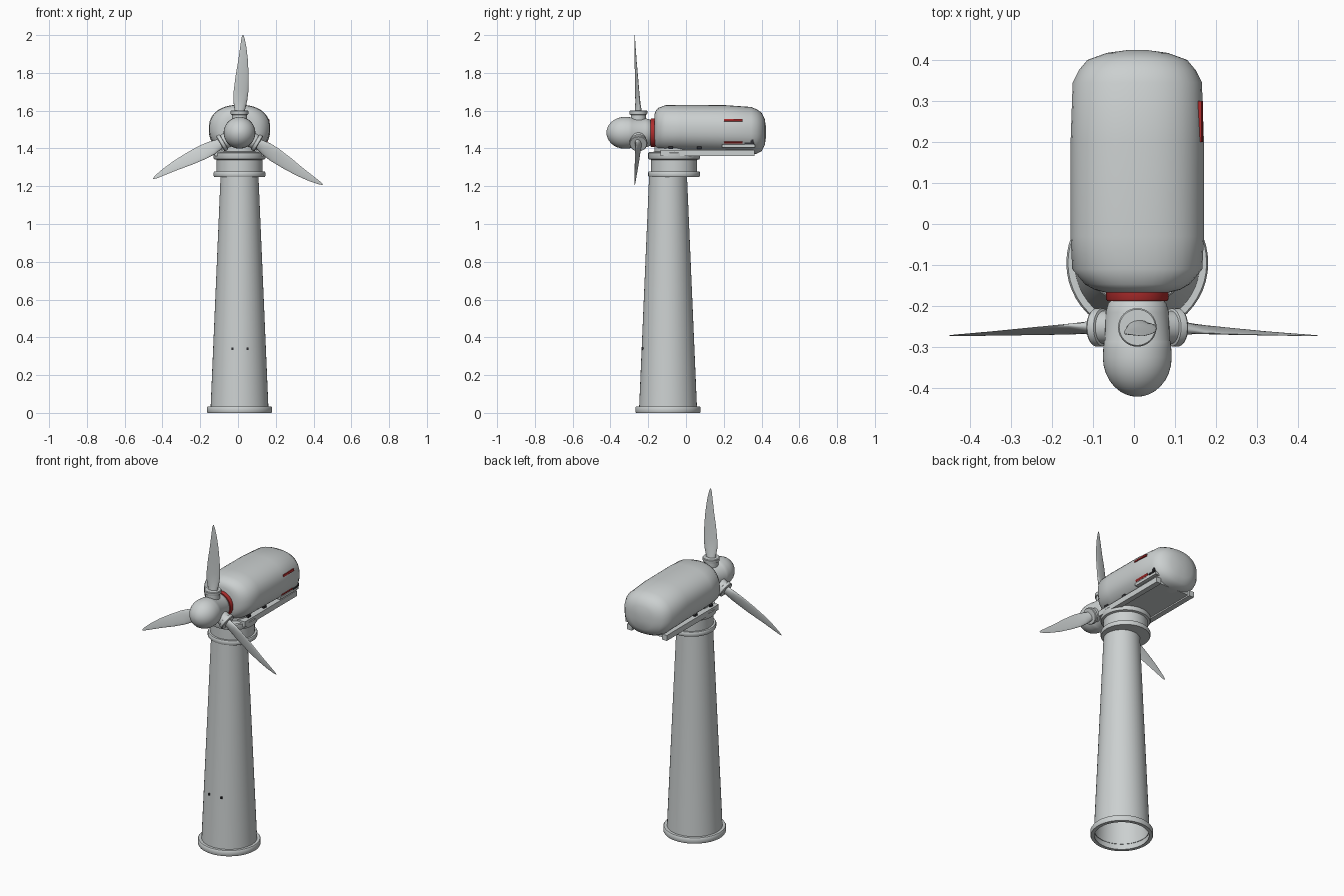
import bpy, bmesh, math
from mathutils import Matrix, Vector

if "Cube" in bpy.data.objects:
    bpy.data.objects.remove(bpy.data.objects["Cube"])

def mat(name, c):
    m = bpy.data.materials.new(name)
    m.diffuse_color = (*c, 1)
    m.use_nodes = True
    m.node_tree.nodes["Principled BSDF"].inputs["Base Color"].default_value = m.diffuse_color
    return m

GREY = mat("pale_grey", (0.60, 0.63, 0.63))
RED = mat("red", (0.42, 0.025, 0.025))
DARK = mat("dark", (0.03, 0.03, 0.035))
CX = 0.008                       # centre line of the model
HUB = Vector((CX, -0.252, 1.483))

def finish(name, bm, m, angle=35):
    bmesh.ops.recalc_face_normals(bm, faces=bm.faces)
    me = bpy.data.meshes.new(name)
    bm.to_mesh(me)
    bm.free()
    ob = bpy.data.objects.new(name, me)
    bpy.context.collection.objects.link(ob)
    me.materials.append(m)
    bpy.ops.object.select_all(action='DESELECT')
    ob.select_set(True)
    bpy.context.view_layer.objects.active = ob
    bpy.ops.object.shade_smooth_by_angle(angle=math.radians(angle))
    return ob

def skin(bm, rings, caps=True):
    """Join rings of points with quads."""
    vs = [[bm.verts.new(p) for p in r] for r in rings]
    n = len(vs[0])
    for a, b in zip(vs, vs[1:]):
        for i in range(n):
            bm.faces.new((a[i], a[(i + 1) % n], b[(i + 1) % n], b[i]))
    if caps:
        bm.faces.new(vs[0])
        bm.faces.new(vs[-1])

def lathe(name, prof, m, mx, caps=True, n=48):
    """Turn (radius, height) pairs around local z, placed by matrix mx."""
    bm = bmesh.new()
    skin(bm, [[mx @ Vector((r * math.cos(t), r * math.sin(t), z))
               for t in (2 * math.pi * i / n for i in range(n))] for r, z in prof], caps)
    return finish(name, bm, m)

def box(name, x, y, z, m, rot=0):
    bm = bmesh.new()
    bmesh.ops.create_cube(bm, size=1)
    mid = [(a + b) / 2 for a, b in (x, y, z)]
    dim = [b - a for a, b in (x, y, z)]
    bm.transform(Matrix.Translation(mid) @ Matrix.Rotation(rot, 4, 'Y') @ Matrix.Diagonal((*dim, 1)))
    return finish(name, bm, m)

# Tower with open foot
T = Matrix.Translation((CX, -0.095, 0))
lathe("tower", [(0.155, 0.0), (0.153, 0.03), (0.100, 1.26)], GREY, T, caps=False)
lathe("tower_foot_ring", [(0.150, 0.0), (0.170, 0.0), (0.173, 0.006), (0.173, 0.028),
                          (0.169, 0.034), (0.150, 0.034)], GREY, T, caps=False)
for x in (-0.03, 0.05):
    box("tower_bolt", (x - 0.005, x + 0.005), (-0.236, -0.225), (0.333, 0.345), DARK)

# Yaw collar between tower and nacelle
C = Matrix.Translation((CX, -0.063, 0))
lathe("yaw_collar", [(0.09, 1.25), (0.134, 1.25), (0.137, 1.255), (0.137, 1.272), (0.134, 1.277),
                     (0.122, 1.277), (0.122, 1.340), (0.134, 1.343), (0.137, 1.348),
                     (0.137, 1.375), (0.133, 1.380), (0.105, 1.383), (0.105, 1.41)], GREY, C)

# Nacelle: rounded sections (y, half width, bottom, top)
SECT = [(-0.167, 0.078, 1.425, 1.580), (-0.160, 0.105, 1.405, 1.600), (-0.147, 0.128, 1.392, 1.615),
        (-0.110, 0.159, 1.382, 1.629), (-0.03, 0.163, 1.378, 1.631), (0.20, 0.163, 1.372, 1.630),
        (0.345, 0.158, 1.366, 1.620), (0.375, 0.143, 1.372, 1.607), (0.400, 0.122, 1.385, 1.590),
        (0.417, 0.075, 1.418, 1.555), (0.424, 0.025, 1.465, 1.510)]
EXP = 2.3

def sec_point(y, a, lo, hi, t):
    f = lambda v: math.copysign(abs(v) ** (2 / EXP), v)
    return (CX + a * f(math.cos(t)), y, (lo + hi) / 2 + (hi - lo) / 2 * f(math.sin(t)))

def side_x(z):
    """Half width of the nacelle's middle at height z."""
    return 0.163 * (1 - abs((z - 1.501) / 0.129) ** EXP) ** (1 / EXP)

bm = bmesh.new()
skin(bm, [[sec_point(*s, 2 * math.pi * (i + 0.5) / 40) for i in range(40)] for s in SECT])
finish("nacelle", bm, GREY, 50)

# Bed frame under the nacelle
box("bed_plate", (CX - 0.11, CX + 0.11), (-0.13, 0.35), (1.368, 1.392), GREY)
for s in (-1, 1):
    x = CX + s * 0.117
    box("bed_rail", (x - 0.016, x + 0.016), (-0.135, 0.362), (1.360, 1.393), GREY)
    for y in (-0.08, 0.07):
        xs = CX + s * side_x(1.405)
        box("rail_bolt", (xs - 0.006, xs + 0.006), (y - 0.012, y + 0.012), (1.398, 1.411), DARK)

# Right side fittings: red stripes, ledge and latch
for z, tilt in ((1.549, -0.25), (1.433, 0.6)):
    x = CX + side_x(z)
    box("red_stripe", (x - 0.006, x + 0.003), (0.20, 0.30), (z - 0.006, z + 0.006), RED, tilt)
x = CX + side_x(1.415)
box("side_ledge", (x - 0.02, x + 0.012), (0.19, 0.365), (1.406, 1.422), GREY)
box("latch_base", (x - 0.01, x + 0.016), (0.31, 0.36), (1.421, 1.431), DARK)
box("latch_lever", (x, x + 0.018), (0.342, 0.358), (1.428, 1.448), DARK)

# Main shaft ring and hub, turned around the y axis
def along_y(z):
    return Matrix.Translation((CX, 0, z)) @ Matrix.Rotation(math.radians(90), 4, 'X')

lathe("shaft_ring", [(0.072, 0.155), (0.076, 0.160), (0.076, 0.183), (0.073, 0.188)], RED, along_y(1.483))
nose = [(0.084 * math.cos(t), 0.325 + 0.096 * math.sin(t))
        for t in (math.radians(a) for a in (0, 12, 24, 36, 48, 60, 70, 80, 88))]
lathe("hub", [(0.064, 0.186), (0.071, 0.194), (0.077, 0.215), (0.079, 0.283), (0.081, 0.286),
              (0.083, 0.305)] + nose, GREY, along_y(1.483))

# Blades: (radius, left edge, right edge, front y, back y) relative to hub
BLADE = [(0.09, -0.026, 0.026, -0.022, 0.022), (0.125, -0.027, 0.030, -0.022, 0.020),
         (0.17, -0.033, 0.041, -0.022, 0.015), (0.22, -0.031, 0.047, -0.022, 0.009),
         (0.30, -0.021, 0.048, -0.022, 0.001), (0.38, -0.007, 0.045, -0.022, -0.007),
         (0.45, 0.003, 0.037, -0.022, -0.013), (0.50, 0.010, 0.027, -0.022, -0.017),
         (0.518, 0.015, 0.020, -0.021, -0.019)]
for k in range(3):
    M = Matrix.Translation(HUB) @ Matrix.Rotation(math.radians(120 * k), 4, 'Y')
    lathe("blade_socket", [(0.040, 0.03), (0.040, 0.095), (0.046, 0.097), (0.047, 0.102),
                           (0.047, 0.114), (0.044, 0.118), (0.034, 0.118)], GREY, M, n=32)
    bm = bmesh.new()
    rings = []
    for r, l, h, f, b in BLADE:
        skew = min(1, (r - 0.09) / 0.1) * (b - f) * 0.3
        ring = []
        for i in range(20):
            t = 2 * math.pi * i / 20
            c, s = math.cos(t), math.sin(t)
            ring.append(M @ Vector(((l + h) / 2 + (h - l) / 2 * c,
                                    (f + b) / 2 + ((b - f) / 2 - skew) * s + skew * c, r)))
        rings.append(ring)
    skin(bm, rings)
    finish("blade", bm, GREY, 60)
